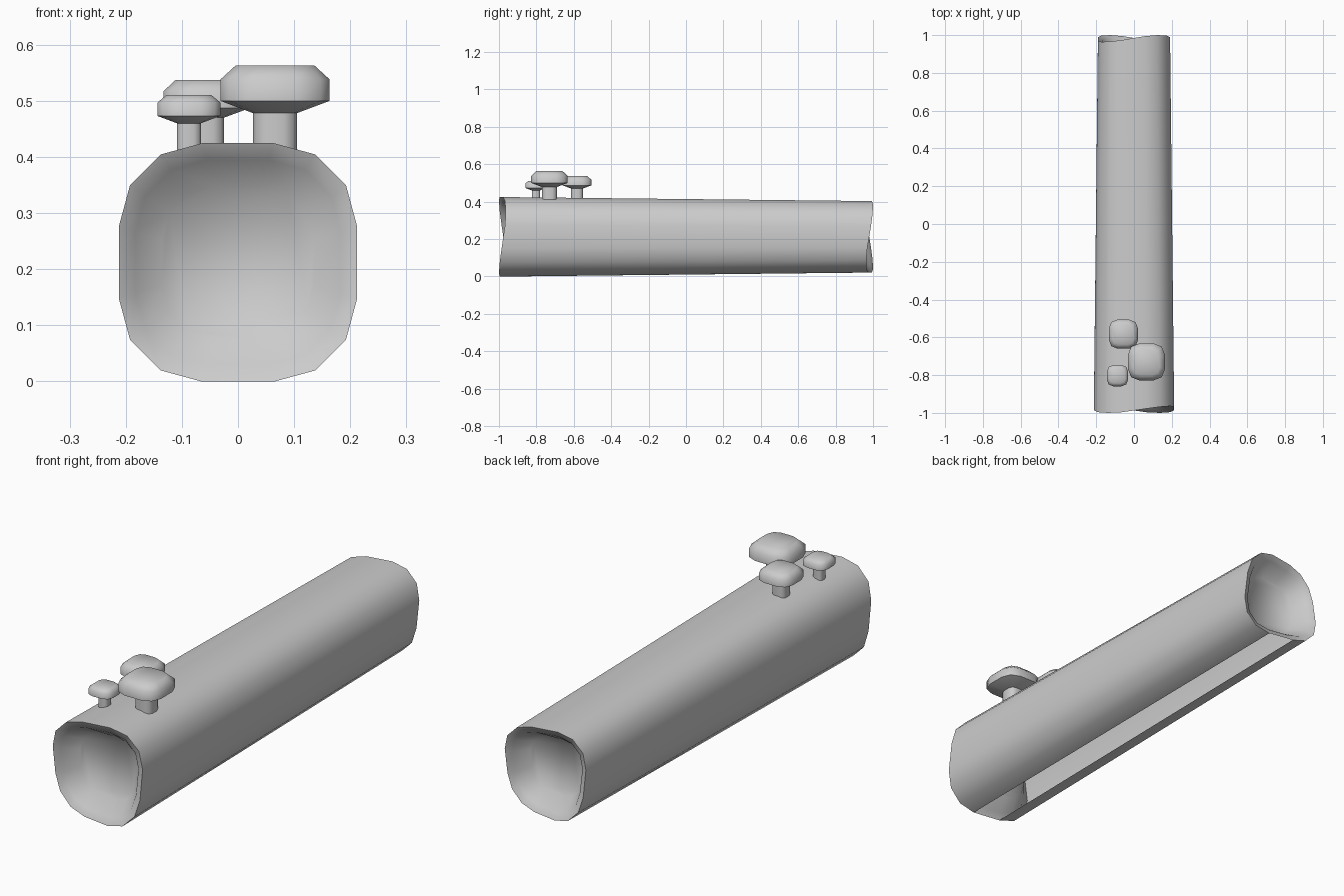
import bpy, bmesh, math

if "Cube" in bpy.data.objects:
    bpy.data.objects.remove(bpy.data.objects["Cube"])

# quarter outlines of rounded squares (unit half-width)
LOG_Q = [(1, .30), (.905, .65), (.65, .905), (.30, 1)]
CAP_Q = [(1, .40), (.83, .83), (.40, 1)]


def outline(quarter):
    pts = []
    for k in range(4):
        for x, y in quarter:
            for _ in range(k):
                x, y = -y, x
            pts.append((x, y))
    return pts


def loft(name, rings, angle, skip=None):
    """Skin closed rings of equal length and cap both ends."""
    bm = bmesh.new()
    vs = [[bm.verts.new(p) for p in r] for r in rings]
    n = len(vs[0])
    for i in range(len(vs) - 1):
        for j in range(n):
            if skip and skip(i, j):
                continue
            k = (j + 1) % n
            bm.faces.new((vs[i][j], vs[i][k], vs[i + 1][k], vs[i + 1][j]))
    bm.faces.new(vs[0][::-1])
    bm.faces.new(vs[-1])
    bmesh.ops.recalc_face_normals(bm, faces=bm.faces[:])
    me = bpy.data.meshes.new(name)
    bm.to_mesh(me)
    bm.free()
    ob = bpy.data.objects.new(name, me)
    bpy.context.collection.objects.link(ob)
    bpy.context.view_layer.objects.active = ob
    for o in bpy.context.selected_objects:
        o.select_set(False)
    ob.select_set(True)
    bpy.ops.object.shade_smooth_by_angle(angle=math.radians(angle))
    return ob


# log: hollowed, wavy ends; tapers to the back; open strip underneath
def log_ring(side, scale, depth, wave):
    half = .2125 if side < 0 else .191
    peak = math.radians(125 if side < 0 else 50)
    ring = []
    for x, z in outline(LOG_Q):
        w = .018 * wave * math.cos(2 * (math.atan2(z, x) - peak))
        ring.append((x * half * scale, side * (.982 + w - depth),
                     .212 + z * half * scale))
    return ring


ends = [(.64, .08, .2), (.86, .015, .9), (1, 0, 1)]
rings = [log_ring(-1, *e) for e in ends] + [log_ring(1, *e) for e in ends[::-1]]
loft("log", rings, 65, skip=lambda i, j: i == 2 and j == 11)


# mushrooms: cap and stem lofted from rounded squares
def mushroom(name, x, y, r, stem_r, zs):
    def ring(s, z):
        return [(x + px * s, y + py * s, z) for px, py in outline(CAP_Q)]
    under, low, high, top = zs
    loft(name + "_cap", [ring(stem_r, under), ring(r, low),
                         ring(r, high), ring(r * .72, top)], 55)
    loft(name + "_stem", [ring(stem_r, .40), ring(stem_r, under + .005)], 55)


mushroom("large_mushroom", .066, -.73, .0975, .039, (.478, .50, .538, .563))
mushroom("middle_mushroom", -.056, -.583, .077, .031, (.470, .487, .517, .537))
mushroom("small_mushroom", -.0875, -.803, .056, .0215, (.460, .473, .497, .510))
